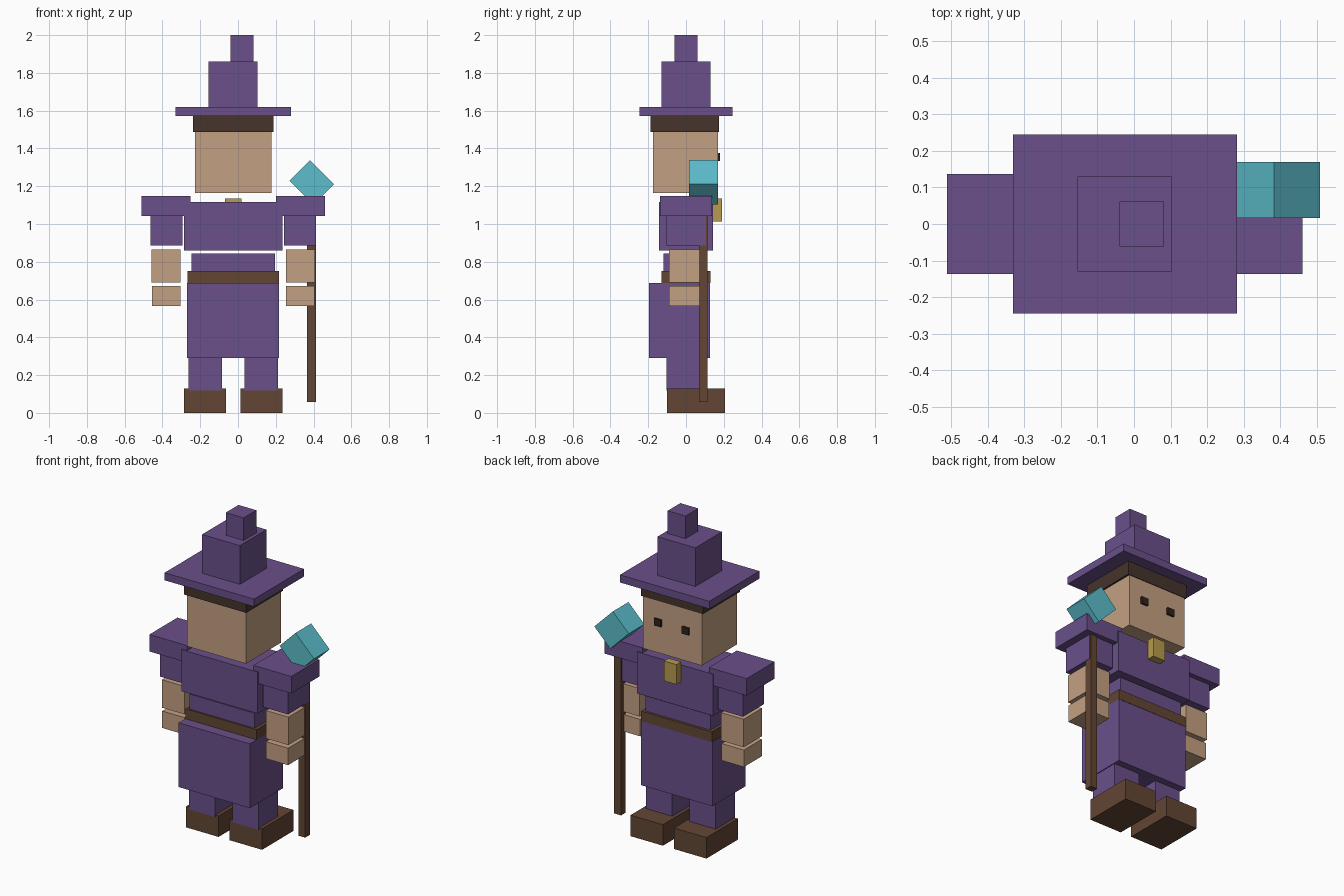
import bpy
import bmesh
import math

if "Cube" in bpy.data.objects:
    bpy.data.objects.remove(bpy.data.objects["Cube"])


def srgb(r, g, b):
    return [(c / 255 / 12.92) if c < 10 else ((c / 255 + 0.055) / 1.055) ** 2.4
            for c in (r, g, b)] + [1.0]


def material(name, rgb):
    m = bpy.data.materials.new(name)
    m.diffuse_color = srgb(*rgb)
    m.use_nodes = True
    m.node_tree.nodes["Principled BSDF"].inputs["Base Color"].default_value = m.diffuse_color
    return m


purple = material("purple_cloth", (106, 80, 138))
skin = material("skin", (196, 160, 130))
leather = material("brown_leather", (98, 70, 52))
hair_col = material("dark_hair", (70, 52, 43))
eye_col = material("eye_dark", (48, 34, 28))
gem_col = material("teal_gem", (92, 190, 204))
gold = material("gold", (184, 154, 78))

MID = -0.025  # body symmetry plane


def box(name, x, y, z, mat, turn=0.0):
    """Box from (min, max) pairs, optionally turned about the y axis."""
    mesh = bpy.data.meshes.new(name)
    bm = bmesh.new()
    bmesh.ops.create_cube(bm, size=1)
    bmesh.ops.scale(bm, vec=[b - a for a, b in (x, y, z)], verts=bm.verts)
    bm.to_mesh(mesh)
    bm.free()
    mesh.materials.append(mat)
    ob = bpy.data.objects.new(name, mesh)
    ob.location = [(a + b) / 2 for a, b in (x, y, z)]
    ob.rotation_euler.y = turn
    bpy.context.collection.objects.link(ob)
    return ob


def pair(name, x, y, z, mat):
    """Box on the +x side and its mirror image about the body plane."""
    box(name + "_right", x, y, z, mat)
    box(name + "_left", (2 * MID - x[1], 2 * MID - x[0]), y, z, mat)


# Hat
box("hat_tip", (-0.04, 0.082), (-0.062, 0.062), (1.86, 2.0), purple)
box("hat_crown", (-0.155, 0.104), (-0.13, 0.13), (1.62, 1.86), purple)
box("hat_brim", (-0.331, 0.281), (-0.245, 0.245), (1.573, 1.62), purple)

# Head, hair band and eyes
box("hair", (-0.238, 0.188), (-0.188, 0.174), (1.488, 1.573), hair_col)
box("head", (-0.227, 0.177), (-0.174, 0.17), (1.165, 1.488), skin)
pair("eye", (0.047, 0.094), (0.165, 0.181), (1.333, 1.377), eye_col)

# Torso, medallion, waist, belt and robe skirt
box("chest", (-0.286, 0.236), (-0.144, 0.144), (0.86, 1.117), purple)
box("medallion", (-0.068, 0.018), (0.144, 0.19), (1.013, 1.136), gold)
box("waist", (-0.247, 0.197), (-0.12, 0.115), (0.75, 0.843), purple)
box("belt", (-0.268, 0.218), (-0.13, 0.13), (0.688, 0.75), leather)
box("robe_skirt", (-0.27, 0.218), (-0.195, 0.128), (0.29, 0.688), purple)

# Arms
pair("shoulder_pad", (0.202, 0.461), (-0.137, 0.137), (1.043, 1.148), purple)
pair("upper_arm", (0.244, 0.414), (-0.102, 0.105), (0.887, 1.043), purple)
pair("forearm", (0.254, 0.408), (-0.09, 0.09), (0.691, 0.864), skin)
pair("hand", (0.254, 0.406), (-0.09, 0.085), (0.566, 0.671), skin)

# Legs and boots
pair("leg", (0.035, 0.213), (-0.102, 0.085), (0.118, 0.29), purple)
pair("boot", (0.013, 0.235), (-0.1, 0.207), (0.0, 0.13), leather)

# Staff with tilted gem
box("staff", (0.365, 0.412), (0.069, 0.114), (0.058, 1.18), leather)
box("staff_gem", (0.3015, 0.4805), (0.017, 0.17), (1.143, 1.297), gem_col,
    turn=math.radians(45))
